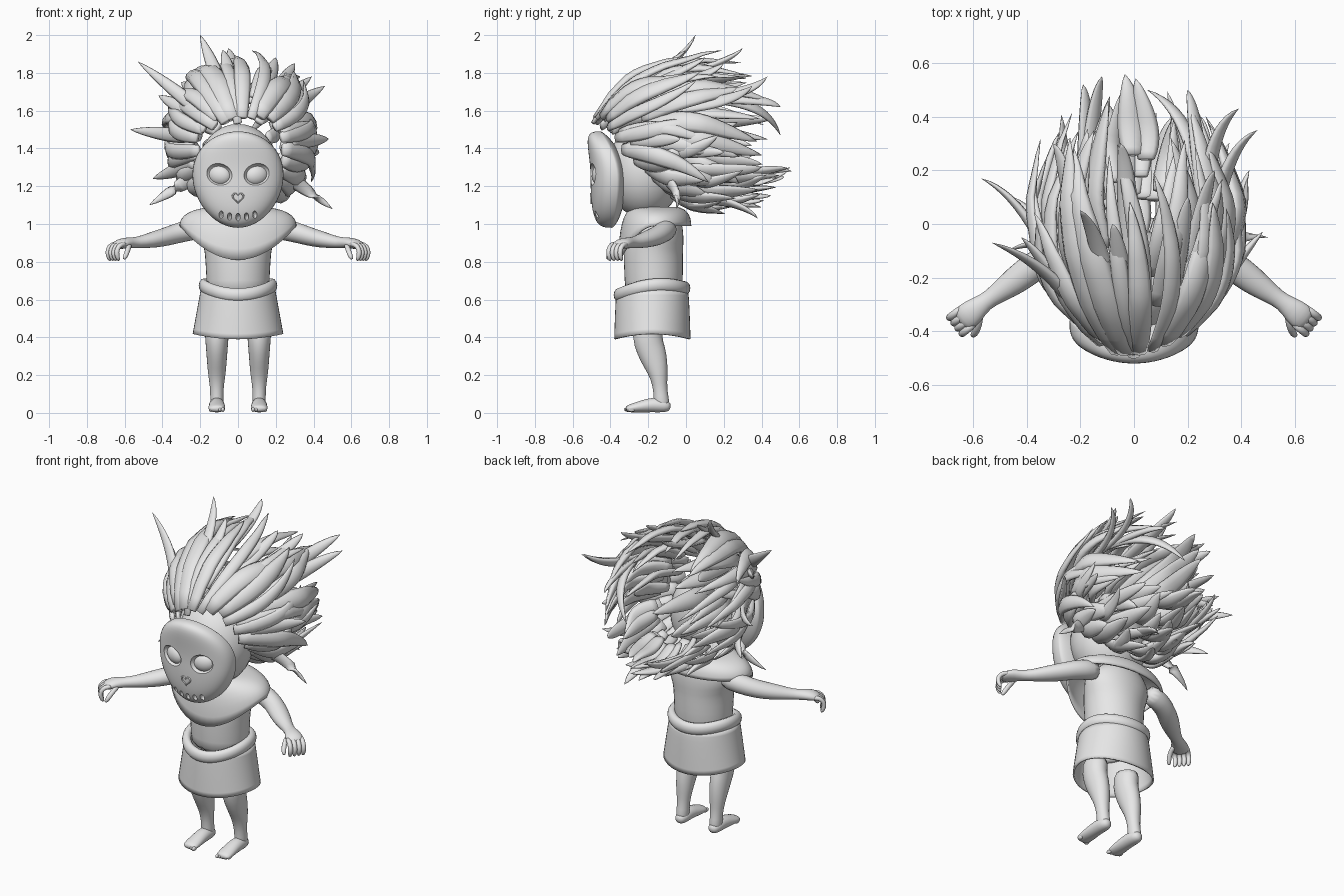
import bpy, bmesh, math, random
from math import sin, cos, pi, radians
from mathutils import Vector, Matrix, Euler

random.seed(11)
old = bpy.data.objects.get("Cube")
if old:
    bpy.data.objects.remove(old, do_unlink=True)

grey = bpy.data.materials.new("plain grey")
grey.use_nodes = True
grey.diffuse_color = (0.8, 0.8, 0.8, 1)
grey.node_tree.nodes["Principled BSDF"].inputs["Base Color"].default_value = (0.8, 0.8, 0.8, 1)


def finish(bm, name, subsurf=0):
    bmesh.ops.recalc_face_normals(bm, faces=bm.faces[:])
    for f in bm.faces:
        f.smooth = True
    me = bpy.data.meshes.new(name)
    bm.to_mesh(me)
    bm.free()
    me.materials.append(grey)
    ob = bpy.data.objects.new(name, me)
    bpy.context.scene.collection.objects.link(ob)
    if subsurf:
        mod = ob.modifiers.new("Smooth", "SUBSURF")
        mod.levels = mod.render_levels = subsurf
    return ob


def interp(x, table):
    for (x0, y0), (x1, y1) in zip(table, table[1:]):
        if x <= x1:
            return y0 + (y1 - y0) * max(0, (x - x0) / (x1 - x0))
    return table[-1][1]


def sweep(bm, pts, radii, up, sides=8):
    """Tube along pts; radii are (width, thickness) pairs."""
    pts, rings = [Vector(p) for p in pts], []
    for i, p in enumerate(pts):
        t = (pts[min(i + 1, len(pts) - 1)] - pts[max(i - 1, 0)]).normalized()
        b = t.cross(Vector(up)).normalized()
        n = b.cross(t)
        w, h = radii[i]
        rings.append([bm.verts.new(p + b * w * cos(2 * pi * k / sides) + n * h * sin(2 * pi * k / sides))
                      for k in range(sides)])
    for a, c in zip(rings, rings[1:]):
        for k in range(sides):
            j = (k + 1) % sides
            bm.faces.new((a[k], a[j], c[j], c[k]))
    bm.faces.new(rings[0])
    bm.faces.new(rings[-1])


def ring_surface(name, fn, nu, nv, close_v=False, thick=0):
    """Surface closed around u; fn(angle, v) with v from 0 to 1."""
    bm = bmesh.new()
    rows = [[bm.verts.new(fn(2 * pi * i / nu, j / (nv if close_v else nv - 1))) for i in range(nu)]
            for j in range(nv)]
    for j in range(nv if close_v else nv - 1):
        a, b = rows[j], rows[(j + 1) % nv]
        for i in range(nu):
            k = (i + 1) % nu
            bm.faces.new((a[i], a[k], b[k], b[i]))
    ob = finish(bm, name)
    if thick:
        mod = ob.modifiers.new("Thickness", "SOLIDIFY")
        mod.thickness = thick


def ellipsoid(bm, loc, size, rot=(0, 0, 0), seg=24):
    m = Matrix.LocRotScale(Vector(loc), Euler(rot), Vector(size))
    return bmesh.ops.create_uvsphere(bm, u_segments=seg, v_segments=seg // 2, radius=1, matrix=m)["verts"]


# Head and neck
bm = bmesh.new()
ellipsoid(bm, (0, -0.22, 1.28), (0.22, 0.2, 0.25), seg=32)
sweep(bm, [(0, -0.19, 1.0), (0, -0.2, 1.15)], [(0.1, 0.1)] * 2, (0, -1, 0), 20)
finish(bm, "head")

# Mask: domed front, flat back, brow leaning forward
MX, MY, MZ, MC = 0.24, 0.14, 0.255, 1.235


def lean(zn):
    return 0.09 * max(zn, 0) ** 2 + 0.03 * min(zn, 0) ** 2


def mask_y(x, z):
    zn, xn = (z - MC) / MZ, x / MX
    return -0.365 - MY * max(0.02, 1 - xn * xn - zn * zn) ** 0.35 - lean(zn)


bm = bmesh.new()
for v in ellipsoid(bm, (0, 0, 0), (1, 1, 1), seg=56):
    x, y, z = v.co
    depth = abs(y) ** 0.7 * MY if y < 0 else -0.05 * y
    v.co = (x * MX * (1 + 0.1 * z), -0.365 - depth - lean(z), MC + z * MZ)
mask = finish(bm, "mask")

# Eye sockets and mouth slots cut from the mask
bm = bmesh.new()
for s in (1, -1):
    ellipsoid(bm, (s * 0.1, -0.508, 1.262), (0.074, 0.05, 0.058), (0, -0.25 * s, 0.3 * s))
for i in range(-2, 3):
    x = i * 0.045
    z = 1.036 + 1.6 * x * x
    ellipsoid(bm, (x, mask_y(x, z), z), (0.012, 0.035, 0.02), (0, -2 * x, 2 * x), 16)
cutter = finish(bm, "mask_cutter")
cutter.hide_render = True
cut = mask.modifiers.new("Holes", "BOOLEAN")
cut.object = cutter
bpy.context.view_layer.objects.active = mask
mask.select_set(True)
bpy.ops.object.modifier_apply(modifier=cut.name)
bpy.data.objects.remove(cutter, do_unlink=True)
bpy.ops.object.shade_smooth_by_angle(angle=radians(35))

# Eyeballs
for s, side in ((1, "left"), (-1, "right")):
    bm = bmesh.new()
    ellipsoid(bm, (s * 0.098, -0.457, 1.258), (0.064, 0.04, 0.053), (0, -0.2 * s, 0.3 * s))
    finish(bm, side + "_eye")


# Heart-shaped nose outline
def heart(u, v):
    x = 0.0018 * 16 * sin(u) ** 3
    z = 0.0018 * (13 * cos(u) - 5 * cos(2 * u) - 2 * cos(3 * u) - cos(4 * u))
    k = 1 + 0.16 * cos(2 * pi * v)
    return (x * k, mask_y(x, 1.14 + z) - 0.006 * sin(2 * pi * v), 1.14 + z * k)


ring_surface("nose", heart, 32, 6, True)

# Torso
UP = (0, -1, 0)
body = [(0.60, -0.175, 0.17, 0.155), (0.7, -0.17, 0.168, 0.155), (0.8, -0.173, 0.175, 0.16),
        (0.88, -0.173, 0.18, 0.16), (0.96, -0.15, 0.21, 0.145), (1.02, -0.14, 0.18, 0.12),
        (1.07, -0.16, 0.1, 0.1)]
bm = bmesh.new()
sweep(bm, [(0, y, z) for z, y, _, _ in body], [(a, b) for _, _, a, b in body], UP, 20)
finish(bm, "torso", 1)


# Shoulder collar, belt and skirt
def collar(u, v):
    f = max(0, -cos(u)) ** 2
    spread = sin(v * pi / 2)
    drop = 0.1 + 0.18 * f
    return ((0.11 + 0.2 * spread) * sin(u), -0.165 + (0.11 + 0.083 * spread) * cos(u), 1.09 - drop * v ** 2)


def belt(u, v):
    w = 2 * pi * v
    k = 0.026 * cos(w)
    return ((0.182 + k) * sin(u), -0.18 + (0.177 + k) * cos(u),
            0.642 + 0.018 * cos(u) + 0.032 * sin(u) ** 2 + 0.036 * sin(w))


def skirt(u, v):
    rx, ry = 0.198 + 0.042 * v, 0.187 + 0.015 * v ** 0.5
    return (rx * sin(u), -0.178 + ry * cos(u), 0.65 - v * (0.232 + 0.028 * cos(u) ** 2))


ring_surface("collar", collar, 48, 10, thick=0.012)
ring_surface("belt", belt, 48, 12, True)
ring_surface("skirt", skirt, 48, 10, thick=0.01)

# Arms, hands, legs and feet
arm = [(0.17, -0.1, 0.985, 0.065, 0.065), (0.29, -0.11, 0.962, 0.058, 0.057), (0.37, -0.155, 0.935, 0.058, 0.052),
       (0.44, -0.21, 0.918, 0.056, 0.046), (0.51, -0.26, 0.905, 0.039, 0.034), (0.555, -0.29, 0.9, 0.031, 0.029),
       (0.6, -0.325, 0.9, 0.05, 0.031), (0.635, -0.355, 0.89, 0.053, 0.026), (0.65, -0.367, 0.88, 0.03, 0.012)]
leg = [(0.5, -0.19, 0.07, 0.085), (0.4, -0.21, 0.064, 0.08), (0.33, -0.184, 0.058, 0.08),
       (0.25, -0.157, 0.052, 0.064), (0.19, -0.143, 0.046, 0.047), (0.12, -0.136, 0.034, 0.036),
       (0.06, -0.13, 0.038, 0.044), (0.015, -0.125, 0.03, 0.036)]
foot = [(-0.08, 0.03, 0.02, 0.02), (-0.11, 0.036, 0.04, 0.036), (-0.17, 0.045, 0.042, 0.043),
        (-0.24, 0.033, 0.046, 0.032), (-0.295, 0.024, 0.048, 0.023), (-0.32, 0.02, 0.038, 0.015)]
for s, side in ((1, "left"), (-1, "right")):
    bm = bmesh.new()
    sweep(bm, [(s * p[0], p[1], p[2]) for p in arm], [p[3:] for p in arm], (0, 0, 1), 12)
    finish(bm, side + "_arm", 1)

    bm = bmesh.new()
    tube = [(0.015, 0.015)] * 4 + [(0.009, 0.009)]
    for o in (-0.039, -0.013, 0.013, 0.039):
        bx, by = 0.615 + 0.6 * o, -0.34 + 0.77 * o
        curl = [(0, 0.893), (0.04, 0.893), (0.066, 0.867), (0.066, 0.832), (0.048, 0.803)]
        sweep(bm, [(s * (bx + 0.77 * d), by - 0.6 * d, z) for d, z in curl], tube, (s * 0.6, 0.77, 0), 8)
    thumb = [(0.575, -0.335, 0.89), (0.578, -0.365, 0.878), (0.585, -0.39, 0.858), (0.595, -0.41, 0.832),
             (0.605, -0.418, 0.812)]
    sweep(bm, [(s * x, y, z) for x, y, z in thumb], tube, (1, 0, 0), 8)
    finish(bm, side + "_fingers", 1)

    bm = bmesh.new()
    sweep(bm, [(s * 0.112, y, z) for z, y, _, _ in leg], [(a, b) for _, _, a, b in leg], UP, 14)
    finish(bm, side + "_leg", 1)

    bm = bmesh.new()
    sweep(bm, [(s * 0.112, y, z) for y, z, _, _ in foot], [(a, b) for _, _, a, b in foot], (0, 0, 1), 12)
    for i in range(5):
        ellipsoid(bm, (s * (0.08 + 0.016 * i), -0.308 + 0.005 * i, 0.018), (0.011, 0.022, 0.013), seg=12)
    finish(bm, side + "_foot", 1)

# Hair: layered spikes swept back over a rounded hull
HULL = [(-0.53, 0.12), (-0.48, 0.44), (-0.4, 0.69), (-0.3, 0.84), (-0.1, 0.97), (0.1, 1.0), (0.3, 0.92), (0.5, 0.76)]
HAIRLINE = [(0, -0.515), (40, -0.485), (90, -0.36), (125, -0.25), (180, -0.08)]
HC = 1.42
US = [k / 13 for k in range(14)]


def taper(w):
    ks = [1.95 * (u + 0.1) ** 0.5 * (1 - u) ** 0.8 + 0.02 for u in US]
    return [(w * k, w * k * 0.5) for k in ks]


def hull_point(phi, y, scale):
    c = cos(radians(phi))
    r = (0.40 + (0.05 if c > 0 else 0.06) * c) * interp(y, HULL) * scale
    narrow = 1 - 0.4 * max(0, y - 0.05)
    return (0.015 + r * narrow * sin(radians(phi)), y, HC + r * c)


def layer(bm, count, offset, end, scale, width):
    for i in range(count):
        phi = -180 + 360 * (i + random.uniform(0.1, 0.9)) / count
        if offset > 0.1 and -40 < phi < 0:
            continue
        y0 = interp(abs(phi), HAIRLINE) + offset + random.uniform(0, 0.06)
        y1 = max(end + random.uniform(-0.2, 0.13), y0 + 0.3)
        tip, drift = random.uniform(-0.17, 0.22), random.uniform(-22, 22)
        pts = [hull_point(phi + drift * u * u, y0 + (y1 - y0) * u,
                          scale * (0.72 + 0.27 * sin(pi / 2 * min(1, u / 0.5)) + tip * u ** 3)) for u in US]
        sweep(bm, pts, taper(width * random.uniform(0.65, 1.25)), (sin(radians(phi)), 0, cos(radians(phi))))


bm = bmesh.new()
layer(bm, 32, 0, 0.2, 1.0, 0.05)
layer(bm, 30, 0.16, 0.34, 0.97, 0.05)
layer(bm, 20, 0.26, 0.38, 0.78, 0.05)
layer(bm, 8, 0.34, 0.36, 0.5, 0.05)

# Stray spikes that bend outward
tips = [(-0.2, 0.05, 2.0), (-0.53, -0.07, 1.86), (-0.57, 0.17, 1.5), (0.46, 0.35, 1.73), (0.39, 0.43, 1.78),
        (0.48, -0.03, 1.45), (-0.12, 0.55, 1.3), (0.2, 0.5, 1.62), (0.05, 0.5, 1.47), (-0.19, 0.52, 1.25),
        (-0.05, 0.3, 1.93), (-0.47, -0.1, 1.1), (0.5, -0.05, 1.08), (0.15, 0.38, 1.03), (-0.45, 0.1, 1.24),
        (0.2, 0.1, 1.88), (0.3, 0.2, 1.85), (0.43, 0.2, 1.38), (-0.42, -0.05, 1.68), (-0.1, 0.45, 1.15),
        (0.25, 0.4, 1.3), (-0.08, 0.0, 1.92), (-0.3, 0.3, 1.75)]
for tip in tips:
    tip = Vector(tip)
    phi = math.degrees(math.atan2(tip.x, tip.z - HC))
    start = max(tip.y - 0.45, interp(abs(phi), HAIRLINE) + 0.08)
    root = Vector(hull_point(phi, start, 0.8))
    mid = Vector(hull_point(phi, max(tip.y - 0.08, start + 0.15), 1.0))
    pts = [root * (1 - u) ** 2 + mid * 2 * u * (1 - u) + tip * u * u for u in US]
    sweep(bm, pts, taper(0.04), (sin(radians(phi)), 0.1, cos(radians(phi))))
finish(bm, "hair")
